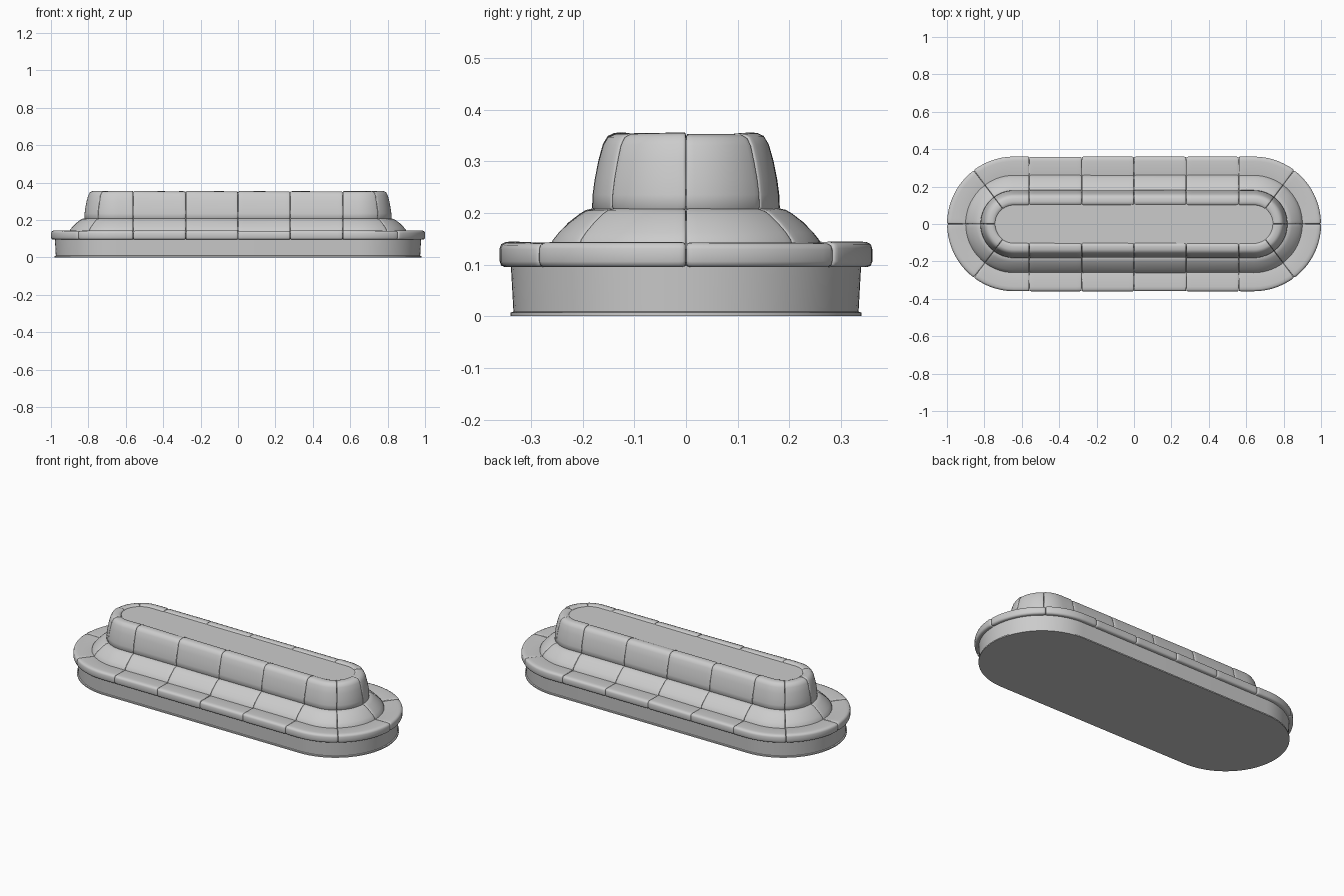
import bpy, bmesh, math, random

if "Cube" in bpy.data.objects:
    bpy.data.objects.remove(bpy.data.objects["Cube"])

random.seed(4)
HALF = 0.64          # half length of the straight sides
REF = 0.30           # reference radius for measuring along the round ends
END = HALF + REF * math.pi / 2
SEAMS = [0, 0.28, 0.56, 0.834, END]


def point(u, d, sx=1, sy=1):
    """Point at distance d from the spine, u along one quadrant of the stadium."""
    if u <= HALF:
        return sx * u, sy * d
    a = math.pi / 2 - (u - HALF) / REF
    return sx * (HALF + d * math.cos(a)), sy * d * math.sin(a)


def finish(bm, name, angle=40):
    bmesh.ops.recalc_face_normals(bm, faces=bm.faces)
    me = bpy.data.meshes.new(name)
    bm.to_mesh(me)
    bm.free()
    me.shade_smooth()
    me.set_sharp_from_angle(angle=math.radians(angle))
    ob = bpy.data.objects.new(name, me)
    bpy.context.collection.objects.link(ob)
    return ob


def bridge(bm, a, b):
    n = len(a)
    for i in range(n):
        j = (i + 1) % n
        bm.faces.new((a[i], a[j], b[j], b[i]))


def stadium(name, profile, steps=20):
    """Solid of stacked stadium outlines; profile is (offset, z)."""
    bm = bmesh.new()
    rings = []
    for d, z in profile:
        ring = []
        for side in (1, -1):
            for k in range(steps * 2 + 1):
                a = side * math.pi / 2 - math.pi * k / (steps * 2)
                ring.append(bm.verts.new((side * HALF + d * math.cos(a),
                                          d * math.sin(a), z)))
        rings.append(ring)
    for a, b in zip(rings, rings[1:]):
        bridge(bm, a, b)
    bm.faces.new(rings[0])
    bm.faces.new(rings[-1])
    return finish(bm, name)


def add_stone(bm, profile, u0, u1, sx, sy, wobble):
    """One block: closed profile swept from seam to seam with rounded ends."""
    cd = sum(p[0] for p in profile) / len(profile)
    cz = sum(p[1] for p in profile) / len(profile)
    ends = [(0.0008, 0.006), (0.002, 0.003), (0.005, 0.001), (0.011, 0)]
    n = 10
    sections = [(u0 + t, s) for t, s in ends]
    sections += [(u0 + (u1 - u0) * k / n, 0) for k in range(1, n)]
    sections += [(u1 - t, s) for t, s in reversed(ends)]
    dz0, dz1, dd = (random.uniform(-wobble, wobble) for _ in range(3))
    rings = []
    for u, shrink in sections:
        f = (u - u0) / (u1 - u0)
        dz = dz0 + (dz1 - dz0) * f
        ring = []
        for d, z in profile:
            r = math.hypot(d - cd, z - cz)
            k = 1 - shrink / r
            x, y = point(u, cd + (d - cd) * k + dd * 0.4, sx, sy)
            lift = dz if z > cz else 0
            ring.append(bm.verts.new((x, y, cz + (z - cz) * k + lift)))
        rings.append(ring)
    for a, b in zip(rings, rings[1:]):
        bridge(bm, a, b)
    bm.faces.new(rings[0])
    bm.faces.new(rings[-1])


def stone_course(name, profile, wobble):
    bm = bmesh.new()
    for sx in (1, -1):
        for sy in (1, -1):
            for u0, u1 in zip(SEAMS, SEAMS[1:]):
                add_stone(bm, profile, u0, u1, sx, sy, wobble)
    return finish(bm, name, 50)


# Plinth with a thin foot lip
stadium("plinth", [(0.340, 0), (0.340, 0.007), (0.334, 0.009), (0.339, 0.098)])

# Inner core behind the seams, its cap is the flat top
stadium("core_and_top", [(0.33, 0.098), (0.345, 0.105), (0.345, 0.130),
                         (0.245, 0.134), (0.17, 0.195), (0.168, 0.21),
                         (0.155, 0.29), (0.115, 0.347), (0.09, 0.347)])

# Flat overhanging rim stones
stone_course("rim_stones", [(0.245, 0.097), (0.350, 0.095), (0.357, 0.098),
                            (0.360, 0.106), (0.360, 0.130), (0.357, 0.138),
                            (0.349, 0.142), (0.335, 0.143), (0.265, 0.140),
                            (0.245, 0.136)], 0.002)

# Sloping convex middle stones
stone_course("middle_stones", [(0.16, 0.135), (0.262, 0.135), (0.258, 0.147),
                               (0.246, 0.162), (0.227, 0.181), (0.205, 0.198),
                               (0.193, 0.205), (0.180, 0.208), (0.16, 0.207)], 0.001)

# Tall upper stones leaning inwards
stone_course("upper_stones", [(0.13, 0.205), (0.176, 0.204), (0.181, 0.210),
                              (0.180, 0.235), (0.176, 0.265), (0.169, 0.300),
                              (0.160, 0.332), (0.151, 0.347), (0.138, 0.353),
                              (0.120, 0.354), (0.107, 0.352), (0.102, 0.346),
                              (0.102, 0.330)], 0.002)
